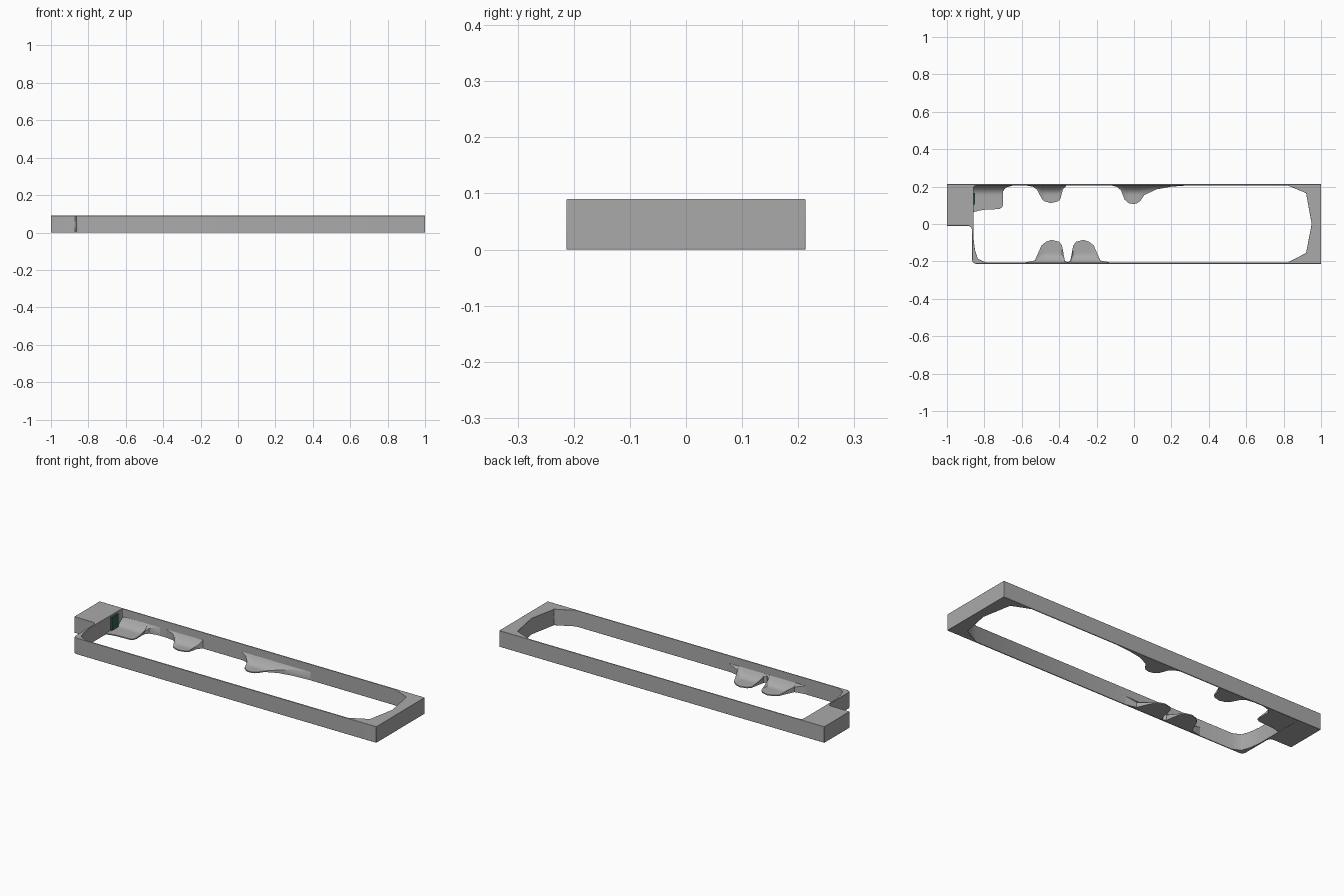
import bpy
import bmesh

cube = bpy.data.objects.get("Cube")
if cube:
    bpy.data.objects.remove(cube)

H, W = 0.09, 0.213


def material(name, rgb):
    m = bpy.data.materials.new(name)
    m.use_nodes = True
    m.diffuse_color = (*rgb, 1)
    m.node_tree.nodes["Principled BSDF"].inputs["Base Color"].default_value = (*rgb, 1)
    return m


grey = material("grey plastic", (0.4, 0.4, 0.4))
green = material("dark green", (0.03, 0.12, 0.07))


def finish(bm, name, mat, bevel=0):
    bmesh.ops.recalc_face_normals(bm, faces=bm.faces)
    mesh = bpy.data.meshes.new(name)
    bm.to_mesh(mesh)
    bm.free()
    mesh.materials.append(mat)
    ob = bpy.data.objects.new(name, mesh)
    bpy.context.collection.objects.link(ob)
    if bevel:
        mod = ob.modifiers.new("soft edges", "BEVEL")
        mod.width, mod.segments = bevel, 2
    bpy.ops.object.select_all(action="DESELECT")
    ob.select_set(True)
    bpy.context.view_layer.objects.active = ob
    bpy.ops.object.shade_smooth_by_angle(angle=0.6)
    return ob


def prism(name, loops, z0, z1, mat, bevel=0):
    """Extrude an outline, with optional holes, from z0 to z1."""
    bm = bmesh.new()
    edges = []
    for loop in loops:
        vs = [bm.verts.new((x, y, z0)) for x, y in loop]
        edges += [bm.edges.new((a, b)) for a, b in zip(vs, vs[1:] + vs[:1])]
    bmesh.ops.triangle_fill(bm, edges=edges, use_beauty=True)
    out = bmesh.ops.extrude_face_region(bm, geom=bm.faces[:])
    for v in out["geom"]:
        if isinstance(v, bmesh.types.BMVert):
            v.co.z = z1
    return finish(bm, name, mat, bevel)


def tab(name, side, outline):
    """Floor tab that curves up into a side wall; outline is (x, reach)."""
    bm = bmesh.new()
    rows = 10
    tops, floors = [], []
    for x, reach in outline:
        top, floor = [], []
        for i in range(rows + 1):
            d = reach * i / rows
            z = 0.007 + 0.045 * max(0, 1 - d / 0.05) ** 2
            y = side * (W - 0.003 - d)
            top.append(bm.verts.new((x, y, z)))
            floor.append(bm.verts.new((x, y, 0.001)))
        tops.append(top)
        floors.append(floor)
    last = len(outline) - 1
    for i in range(last):
        for j in range(rows):
            for g in (tops, floors):
                bm.faces.new((g[i][j], g[i + 1][j], g[i + 1][j + 1], g[i][j + 1]))
        for j in (0, rows):
            bm.faces.new((tops[i][j], tops[i + 1][j], floors[i + 1][j], floors[i][j]))
    for i in (0, last):
        for j in range(rows):
            bm.faces.new((tops[i][j], tops[i][j + 1], floors[i][j + 1], floors[i][j]))
    return finish(bm, name, grey)


# Thin surround with a solid block at each end
outer = [(-1, W), (-1, -0.01), (-0.885, -0.01), (-0.872, -0.015), (-0.866, -0.03),
         (-0.865, -0.195), (-0.86, -0.207), (-0.845, -W), (1, -W), (1, W)]
inner = [(-0.858, 0.19), (-0.858, -0.08), (-0.85, -0.14), (-0.835, -0.185),
         (-0.79, -0.207), (0.82, -0.207), (0.92, -0.155), (0.95, 0),
         (0.92, 0.165), (0.82, 0.207), (-0.84, 0.207), (-0.853, 0.203)]
prism("frame", [outer, inner], 0, H, grey, 0.0015)

# Curved floor tabs along the back wall
tab("corner_tab", 1, [(-0.86, 0.148), (-0.835, 0.14), (-0.80, 0.134), (-0.72, 0.13),
                      (-0.705, 0.12), (-0.70, 0.105), (-0.70, 0.035), (-0.685, 0.015),
                      (-0.65, 0.005), (-0.60, 0.001)])
tab("back_tab", 1, [(-0.60, 0.001), (-0.54, 0.01), (-0.52, 0.025), (-0.49, 0.08),
                    (-0.475, 0.09), (-0.445, 0.098), (-0.41, 0.09), (-0.395, 0.08),
                    (-0.38, 0.025), (-0.36, 0.003)])
tab("back_middle_tab", 1, [(-0.13, 0.001), (-0.09, 0.012), (-0.07, 0.03), (-0.05, 0.08),
                           (-0.03, 0.098), (-0.005, 0.104), (0.02, 0.098), (0.035, 0.085),
                           (0.055, 0.055), (0.12, 0.025), (0.2, 0.01), (0.33, 0.001)])

# Pair of floor tabs along the front wall
front = [(-0.60, 0.001), (-0.53, 0.015), (-0.495, 0.095), (-0.47, 0.115), (-0.44, 0.125),
         (-0.40, 0.115), (-0.385, 0.095), (-0.37, 0.015), (-0.355, 0.005)]
tab("front_tab", -1, front)
tab("front_inner_tab", -1, [(-0.71 - x, r) for x, r in reversed(front)])

# Small plate on the inside of the end wall
prism("green_plate", [[(-0.86, 0.105), (-0.85, 0.105), (-0.85, 0.165), (-0.86, 0.165)]],
      0.006, 0.08, green)
